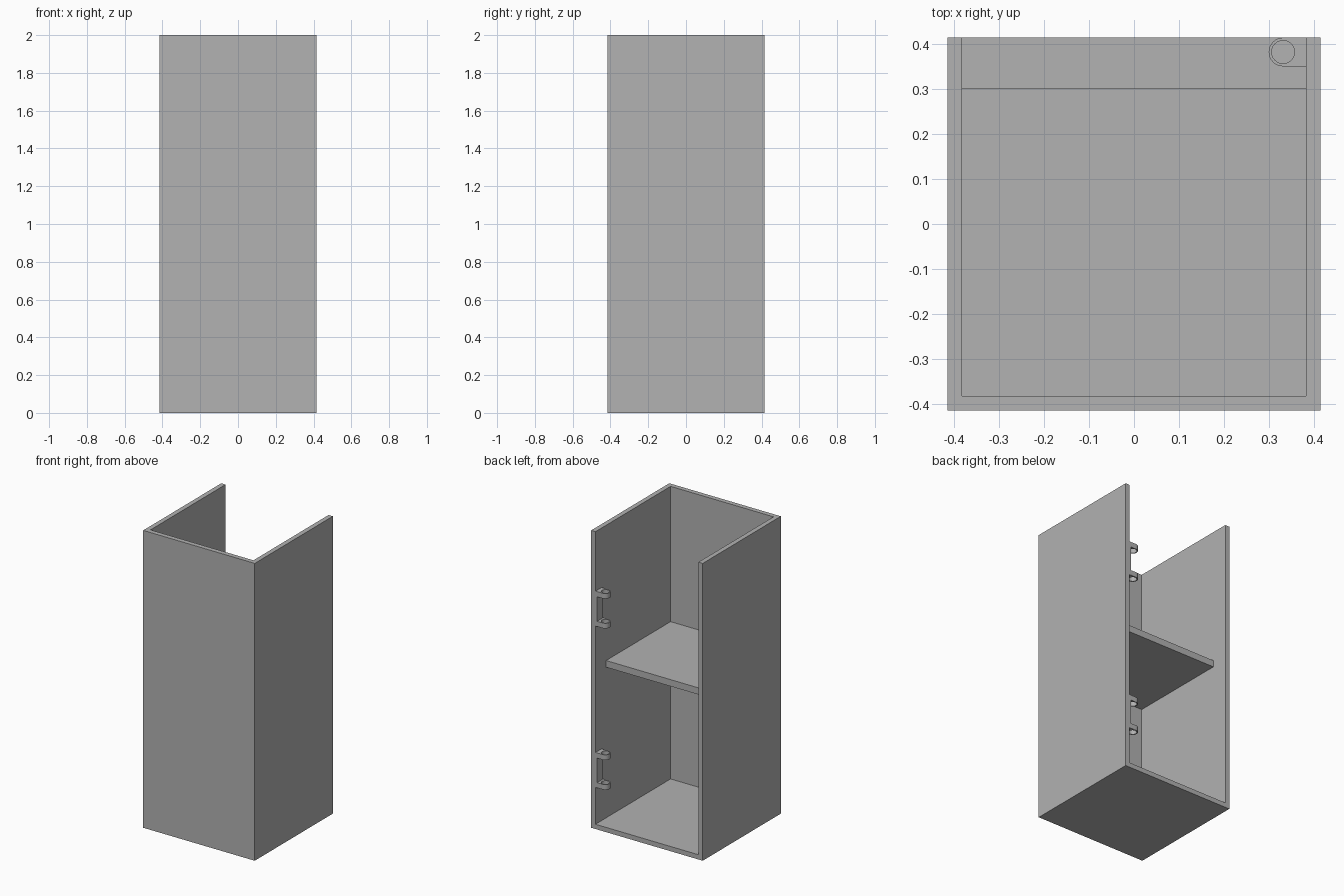
import bpy
import bmesh
from math import cos, sin, pi
from mathutils import Vector

if "Cube" in bpy.data.objects:
    bpy.data.objects.remove(bpy.data.objects["Cube"], do_unlink=True)

grey = bpy.data.materials.new("plain_grey")
grey.use_nodes = True
colour = (0.445, 0.445, 0.445, 1)
grey.diffuse_color = colour
grey.node_tree.nodes["Principled BSDF"].inputs["Base Color"].default_value = colour

HALF, WALL, HEIGHT = 0.415, 0.032, 2.0
INNER = HALF - WALL


def finish(bm, name):
    bmesh.ops.recalc_face_normals(bm, faces=bm.faces[:])
    mesh = bpy.data.meshes.new(name)
    bm.to_mesh(mesh)
    bm.free()
    mesh.materials.append(grey)
    obj = bpy.data.objects.new(name, mesh)
    bpy.context.collection.objects.link(obj)
    return obj


def extrude_outline(name, points, bottom, top):
    bm = bmesh.new()
    face = bm.faces.new([bm.verts.new((x, y, bottom)) for x, y in points])
    grown = bmesh.ops.extrude_face_region(bm, geom=[face])["geom"]
    verts = [g for g in grown if isinstance(g, bmesh.types.BMVert)]
    bmesh.ops.translate(bm, verts=verts, vec=(0, 0, top - bottom))
    return finish(bm, name)


def box(name, low, high):
    (x0, y0, z0), (x1, y1, z1) = low, high
    return extrude_outline(name, [(x0, y0), (x1, y0), (x1, y1), (x0, y1)], z0, z1)


# Cabinet shell: a U of three walls, open at the back and top
extrude_outline("cabinet_walls", [
    (-HALF, HALF), (-HALF, -HALF), (HALF, -HALF), (HALF, HALF),
    (INNER, HALF), (INNER, -INNER), (-INNER, -INNER), (-INNER, HALF)], 0, HEIGHT)
box("cabinet_floor", (-INNER, -INNER, 0), (INNER, HALF, WALL))
box("shelf", (-INNER, -INNER, 1.045), (INNER, 0.302, 1.09))

# Hinge brackets: a plate on the wall carrying two pierced, round-ended lugs
RADIUS, HOLE = 0.032, 0.0255
CENTRE = Vector((0.332, HALF - RADIUS))
STEPS = 32


def lug(name, bottom, top):
    bm = bmesh.new()
    rings = []
    for i in range(STEPS):
        a = 2 * pi * i / STEPS
        ray = Vector((cos(a), sin(a)))
        inner = CENTRE + ray * HOLE
        outer = CENTRE + ray * RADIUS
        # the side toward the wall runs out square
        if ray.x > 0.001:
            reach = min((INNER - CENTRE.x) / ray.x, RADIUS / max(abs(ray.y), 0.001))
            outer = CENTRE + ray * reach
        rings.append([bm.verts.new((p.x, p.y, z))
                      for p, z in ((inner, bottom), (outer, bottom), (outer, top), (inner, top))])
    # exact square corners where the lug meets the wall
    corner = max(range(STEPS // 4), key=lambda i: rings[i][1].co.x + rings[i][1].co.y)
    for i, side in ((corner, 1), (STEPS - corner, -1)):
        for v in rings[i][1:3]:
            v.co.x, v.co.y = INNER, CENTRE.y + side * RADIUS
    for a, b in zip(rings, rings[1:] + rings[:1]):
        for k in range(4):
            n = (k + 1) % 4
            bm.faces.new((a[k], a[n], b[n], b[k]))
    obj = finish(bm, name)
    bpy.context.view_layer.objects.active = obj
    for other in bpy.context.selected_objects:
        other.select_set(False)
    obj.select_set(True)
    bpy.ops.object.shade_smooth_by_angle()


for label, base in (("upper", 1.365), ("lower", 0.28)):
    box(label + "_hinge_plate", (0.371, HALF - 2 * RADIUS, base), (INNER, HALF, base + 0.235))
    lug(label + "_hinge_bottom_lug", base, base + 0.035)
    lug(label + "_hinge_top_lug", base + 0.2, base + 0.235)
